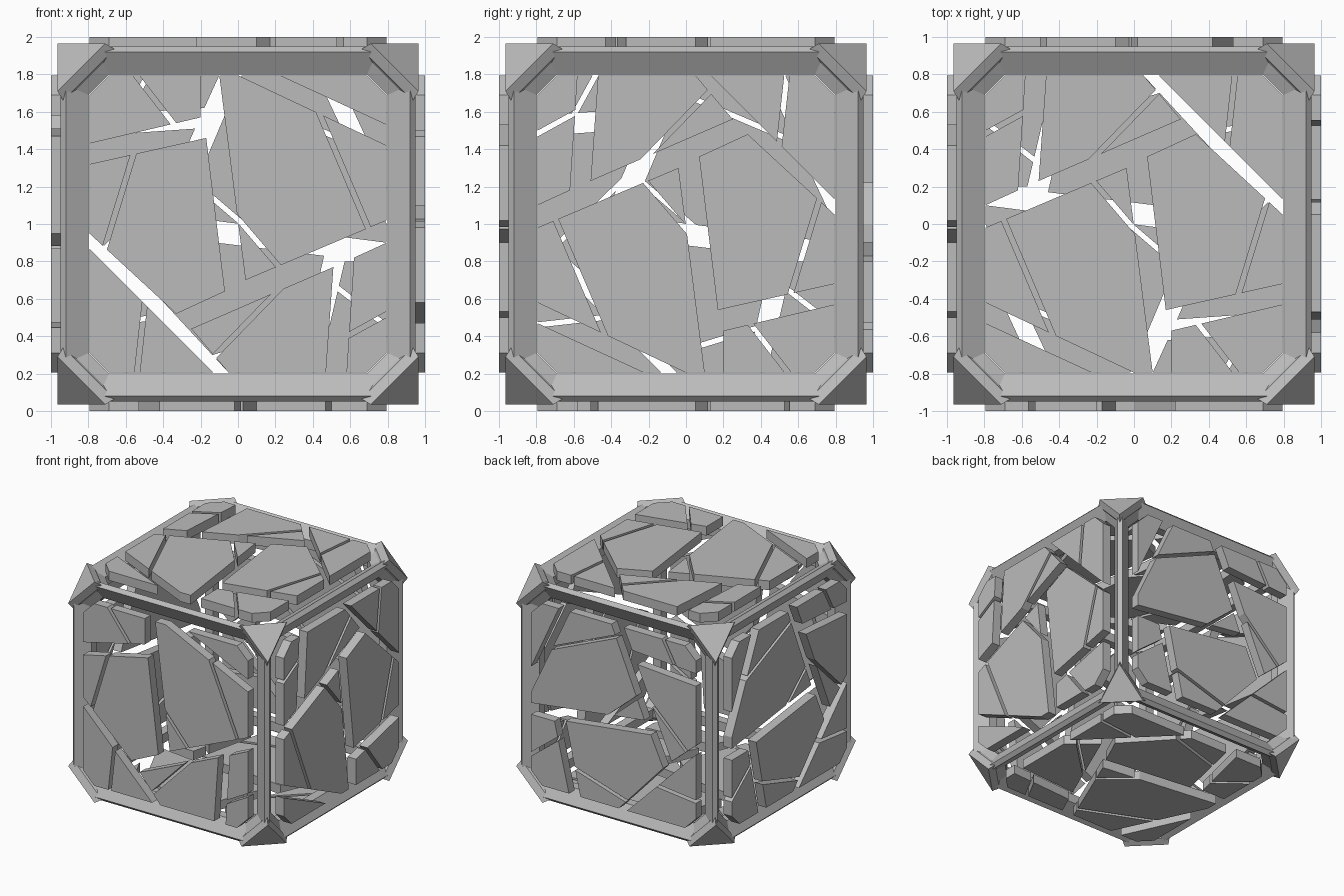
import bpy
import bmesh
from itertools import product
from mathutils import Vector

cube = bpy.data.objects.get("Cube")
if cube:
    bpy.data.objects.remove(cube, do_unlink=True)

grey = bpy.data.materials.new("plain grey")
grey.use_nodes = True
colour = (0.5, 0.5, 0.5, 1)
grey.diffuse_color = colour
grey.node_tree.nodes["Principled BSDF"].inputs["Base Color"].default_value = colour

SIGNS = (-1, 1)
CENTRE = Vector((0, 0, 1))


def add_hulls(name, hulls):
    """One object made of flat-faced convex solids."""
    mesh = bpy.data.meshes.new(name)
    whole = bmesh.new()
    for points in hulls:
        bm = bmesh.new()
        for p in points:
            bm.verts.new(Vector(p) + CENTRE)
        made = bmesh.ops.convex_hull(bm, input=bm.verts[:])
        loose = [g for g in made["geom_interior"] if isinstance(g, bmesh.types.BMVert)]
        bmesh.ops.delete(bm, geom=loose, context="VERTS")
        bmesh.ops.dissolve_limit(bm, angle_limit=0.01, verts=bm.verts[:], edges=bm.edges[:])
        bmesh.ops.recalc_face_normals(bm, faces=bm.faces[:])
        part = bpy.data.meshes.new("part")
        bm.to_mesh(part)
        bm.free()
        whole.from_mesh(part)
        bpy.data.meshes.remove(part)
    whole.to_mesh(mesh)
    whole.free()
    mesh.materials.append(grey)
    obj = bpy.data.objects.new(name, mesh)
    bpy.context.scene.collection.objects.link(obj)
    return obj


def on_axis(axis, along, a, b):
    """Point with 'along' on one axis and a, b on the next two."""
    p = [0, 0, 0]
    p[axis], p[(axis + 1) % 3], p[(axis + 2) % 3] = along, a, b
    return p


# Edge bars: narrow outer chamfer, slopes falling towards the openings
profile = [(.95, .92), (.92, .95), (.8, .88), (.8, .8), (.88, .8)]
add_hulls("frame_bars", [
    [on_axis(k, t, a * s, b * u) for a, b in profile for t in (-.76, .76)]
    for k, s, u in product(range(3), SIGNS, SIGNS)])

# Sloped gussets that make each opening eight-sided
gusset = [(.88, .8, .69), (.88, .69, .8), (.95, .92, .745), (.95, .745, .92),
          (.8, .8, .69), (.8, .69, .8), (.8, .9, .745), (.8, .745, .9)]
add_hulls("frame_gussets", [
    [on_axis(k, d * w, a * s, b * u) for d, a, b in gusset]
    for k, w, s, u in product(range(3), SIGNS, SIGNS, SIGNS)])

# Triangular caps over the eight corners
rings = [(.965, .71), (.935, .66), (.8, .7)]
add_hulls("corner_caps", [
    [[c * s for c, s in zip(on_axis(k, low, high, high), signs)]
     for high, low in rings for k in range(3)]
    for signs in product(SIGNS, repeat=3)])

# Broken panel: each shard outline with the thin cracks that split it
E, C = .795, .69
shards = [
    ([(-E, .43), (-.2, .57), (-.2, E), (-C, E), (-E, C)],
     [(-.55, .8, -.34, .53)]),
    ([(-E, .32), (-.17, .46), (-.07, -.36), (-.33, -.48), (-E, -.05)],
     [(-.56, .37, -.71, -.12)]),
    ([(-.1, E), (0, E), (E, .42), (E, .02), (.04, -.3)],
     [(.44, .58, .7, -.03), (-.02, .05, .22, -.23)]),
    ([(.22, E), (C, E), (E, C), (E, .53)], []),
    ([(-E, -.13), (-.13, -E), (-C, -E), (-E, -C)],
     [(-.5, -.44, -.54, -.8)]),
    ([(-.25, -.56), (.51, -.23), (.47, -E), (-.05, -E)],
     [(-.12, -.7, .21, -.36)]),
    ([(.62, -.18), (E, -.1), (E, -C), (C, -E), (.58, -E)],
     [(.6, -.59, .8, -.48)]),
]


def clip(poly, crack, side, half_gap=.014):
    """Keep the part of a convex outline on one side of a crack."""
    start, end = Vector(crack[:2]), Vector(crack[2:])
    normal = (end - start).orthogonal().normalized() * side
    dist = [(Vector(p) - start).dot(normal) - half_gap for p in poly]
    kept = []
    for i, p in enumerate(poly):
        before = i - 1
        if dist[before] * dist[i] < 0:
            f = dist[before] / (dist[before] - dist[i])
            kept.append(tuple(Vector(poly[before]).lerp(Vector(p), f)))
        if dist[i] >= 0:
            kept.append(p)
    return kept


pieces = []
for outline, cracks in shards:
    parts = [outline]
    for crack in cracks:
        parts = [clip(q, crack, s) for q in parts for s in SIGNS]
    pieces += [q for q in parts if len(q) > 2]

# The same panel turned onto all six sides (p across, q up, d outwards)
sides = {
    "front_panel": lambda p, q, d: (p, -d, q),
    "back_panel": lambda p, q, d: (q, d, p),
    "left_panel": lambda p, q, d: (d, -p, -q),
    "right_panel": lambda p, q, d: (-d, q, p),
    "top_panel": lambda p, q, d: (-p, -q, d),
    "bottom_panel": lambda p, q, d: (-q, -p, -d),
}
for name, place in sides.items():
    add_hulls(name, [[place(p, q, d) for p, q in poly for d in (.92, 1)]
                     for poly in pieces])
